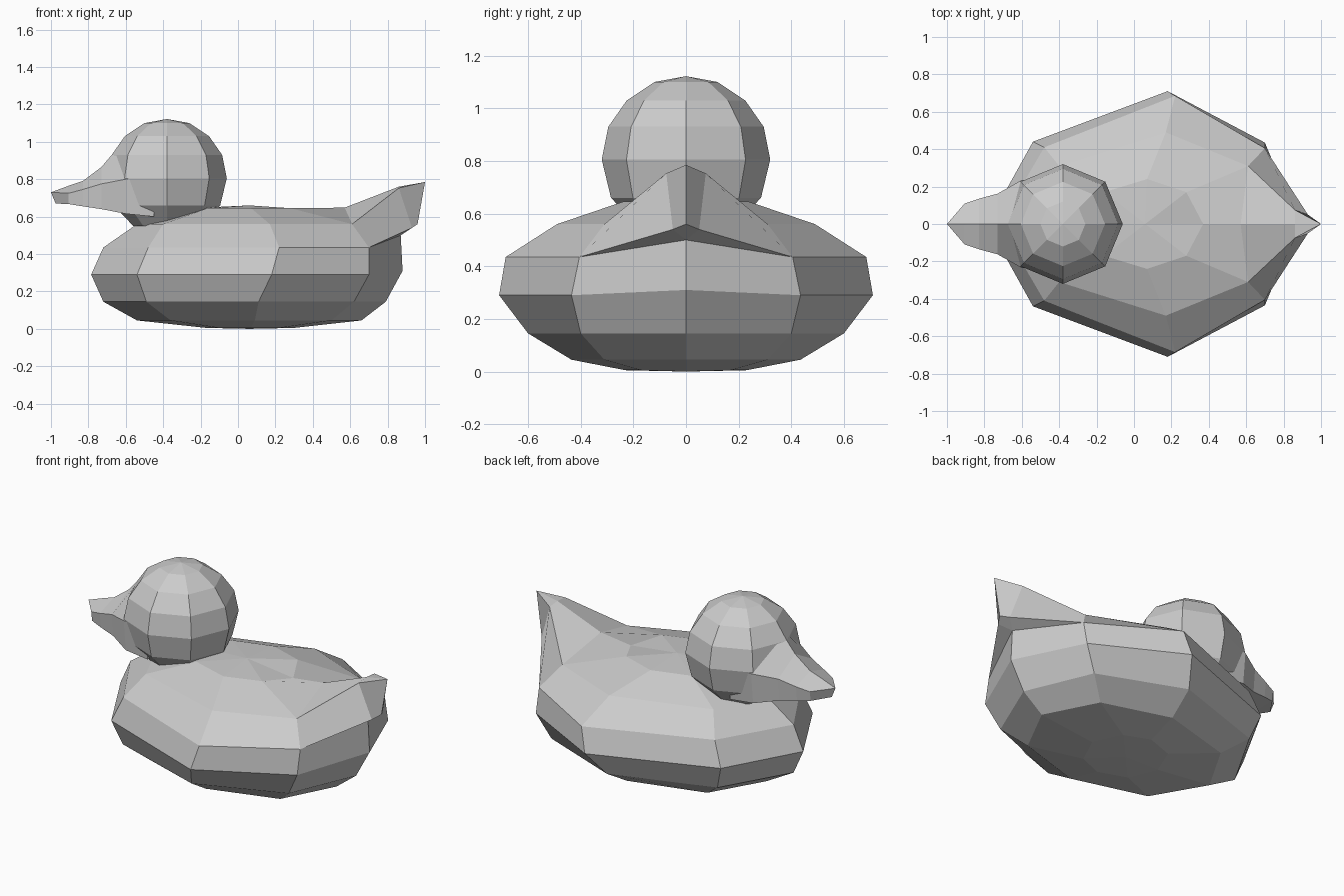
import bpy, bmesh
from math import sin, cos, pi

if "Cube" in bpy.data.objects:
    bpy.data.objects.remove(bpy.data.objects["Cube"])


def finish(name, bm, mirror=False):
    if mirror:
        copy = bmesh.ops.duplicate(bm, geom=bm.verts[:] + bm.edges[:] + bm.faces[:])["geom"]
        for v in copy:
            if isinstance(v, bmesh.types.BMVert):
                v.co.y *= -1
    bmesh.ops.remove_doubles(bm, verts=bm.verts[:], dist=0.001)
    bmesh.ops.recalc_face_normals(bm, faces=bm.faces[:])
    mesh = bpy.data.meshes.new(name)
    bm.to_mesh(mesh)
    bm.free()
    obj = bpy.data.objects.new(name, mesh)
    bpy.context.collection.objects.link(obj)
    return obj


# Body: half rings of five points (breast, front corner, flank, rear corner, back)
# z, breast x, front corner x/y, flank x/y, rear corner x/y, back x, back z
BODY = [
    (0.005, -0.17, -0.10, 0.17, 0.07, 0.23, 0.22, 0.17, 0.30, 0.005),
    (0.045, -0.54, -0.36, 0.31, 0.09, 0.435, 0.50, 0.31, 0.66, 0.045),
    (0.145, -0.72, -0.49, 0.40, 0.11, 0.60, 0.62, 0.40, 0.79, 0.145),
    (0.29, -0.785, -0.54, 0.44, 0.18, 0.71, 0.70, 0.435, 0.88, 0.31),
    (0.435, -0.72, -0.48, 0.41, 0.22, 0.685, 0.70, 0.405, 0.87, 0.50),
    (0.56, -0.54, -0.40, 0.31, 0.17, 0.49, 0.61, 0.31, 1.00, 0.785),
    (0.645, -0.25, -0.16, 0.17, 0.07, 0.24, 0.28, 0.17, 0.37, 0.623),
]
bm = bmesh.new()
rings = []
for z, x0, x1, y1, x2, y2, x3, y3, x4, z4 in BODY:
    pts = [(x0, 0, z), (x1, y1, z), (x2, y2, z), (x3, y3, z), (x4, 0, z4)]
    rings.append([bm.verts.new(p) for p in pts])
for r in range(len(rings) - 1):
    a, b = rings[r], rings[r + 1]
    for k in range(4 if r < 4 else 3):
        bm.faces.new((a[k], a[k + 1], b[k + 1], b[k]))
for ring, z in ((rings[0], 0.0), (rings[-1], 0.66)):
    c = bm.verts.new((0.06, 0, z))
    for k in range(4):
        bm.faces.new((ring[k], ring[k + 1], c))

# Tail: raised point with a notch beneath it
a, b, c = rings[4], rings[5], rings[6]
under, low, shoulder, ridge, crest = [bm.verts.new(p) for p in (
    (0.93, 0.05, 0.54), (0.96, 0, 0.56), (0.86, 0.075, 0.753),
    (0.57, 0, 0.648), (0.86, 0, 0.76))]
tip = b[4]
for f in ((a[3], under, shoulder, b[3]), (under, low, tip, shoulder),
          (a[3], a[4], under), (a[4], low, under),
          (c[3], b[3], ridge, c[4]), (b[3], shoulder, crest, ridge),
          (shoulder, tip, crest)):
    bm.faces.new(f)
finish("body", bm, mirror=True)

# Head: eight-sided rounded rings
bm = bmesh.new()
prev = None
for r, z in ((0.18, 0.55), (0.285, 0.66), (0.32, 0.805), (0.295, 0.93),
             (0.225, 1.03), (0.12, 1.10)):
    ring = [bm.verts.new((-0.38 + r * cos(k * pi / 4), r * sin(k * pi / 4), z)) for k in range(8)]
    if prev:
        for k in range(8):
            j = (k + 1) % 8
            bm.faces.new((prev[k], prev[j], ring[j], ring[k]))
    else:
        bm.faces.new(ring)
    prev = ring
top = bm.verts.new((-0.38, 0, 1.122))
for k in range(8):
    bm.faces.new((prev[k], prev[(k + 1) % 8], top))
finish("head", bm)

# Beak: half sections (x, half width, bottom z, side z, top z)
bm = bmesh.new()
prev = None
for x, w, zb, zs, zt in ((-0.905, 0.11, 0.667, 0.725, 0.765),
                         (-0.83, 0.135, 0.655, 0.745, 0.79),
                         (-0.73, 0.162, 0.64, 0.775, 0.865),
                         (-0.60, 0.235, 0.615, 0.80, 1.02),
                         (-0.45, 0.24, 0.60, 0.80, 1.02)):
    sec = [bm.verts.new(p) for p in ((x, 0, zb), (x, w * 0.92, zb), (x, w, zs), (x, 0, zt))]
    if prev:
        for k in range(3):
            bm.faces.new((prev[k], prev[k + 1], sec[k + 1], sec[k]))
    else:
        t0, t1 = bm.verts.new((-0.975, 0, 0.67)), bm.verts.new((-1.0, 0, 0.73))
        for f in ((t0, sec[1], sec[0]), (t0, t1, sec[2], sec[1]), (t1, sec[3], sec[2])):
            bm.faces.new(f)
    prev = sec
bm.faces.new(prev)
finish("beak", bm, mirror=True)
